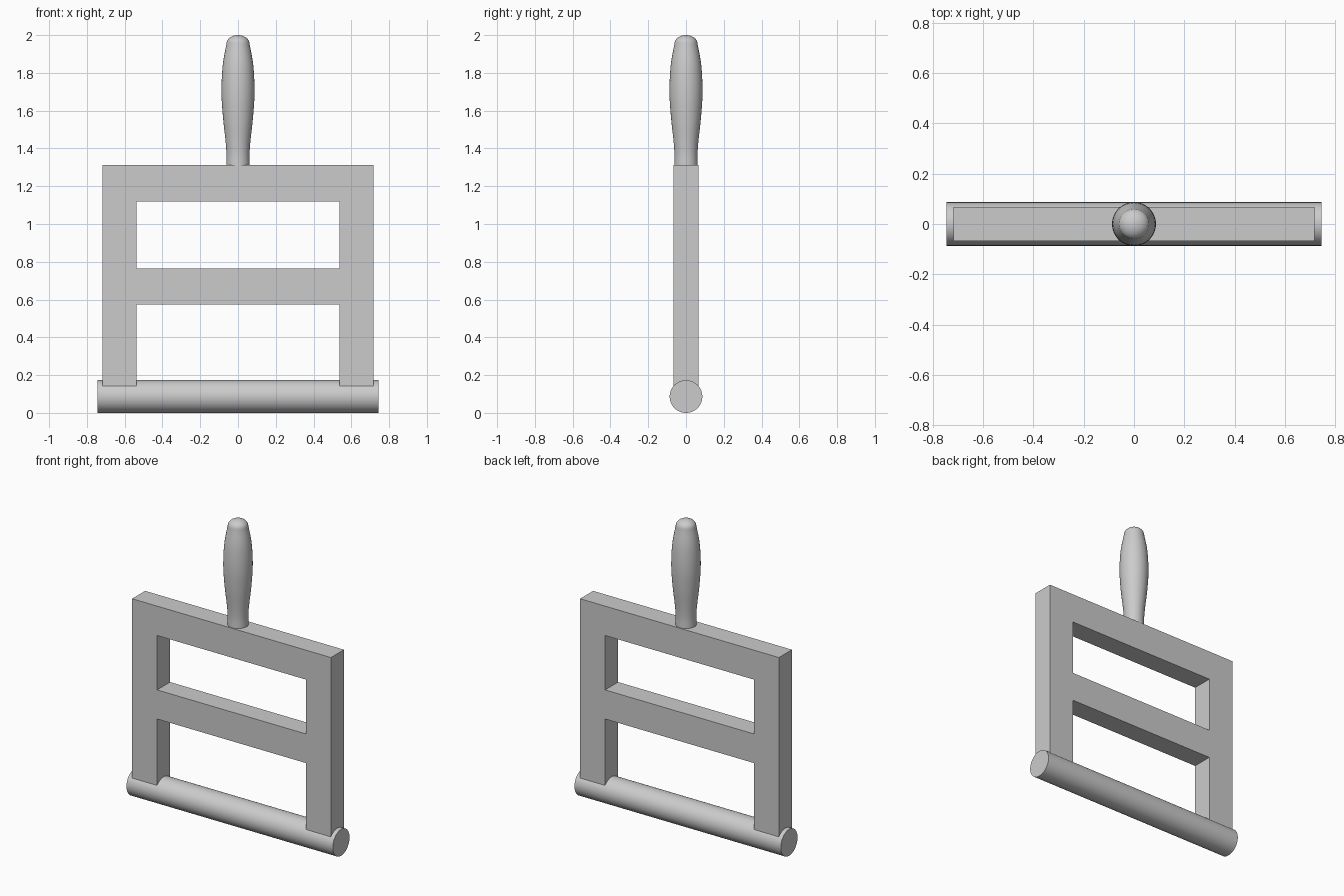
import bpy, bmesh, math
from mathutils import Matrix, Vector

if "Cube" in bpy.data.objects:
    bpy.data.objects.remove(bpy.data.objects["Cube"])


def finish(name, bm, smooth=False):
    bmesh.ops.remove_doubles(bm, verts=bm.verts, dist=1e-5)
    bmesh.ops.recalc_face_normals(bm, faces=bm.faces)
    me = bpy.data.meshes.new(name)
    bm.to_mesh(me)
    bm.free()
    ob = bpy.data.objects.new(name, me)
    bpy.context.collection.objects.link(ob)
    if smooth:
        bpy.ops.object.select_all(action='DESELECT')
        ob.select_set(True)
        bpy.context.view_layer.objects.active = ob
        bpy.ops.object.shade_smooth_by_angle(angle=math.radians(35))
    return ob


def catmull(pts, steps):
    """Smooth curve through a few profile points."""
    p = [Vector(q) for q in pts]
    p = [2 * p[0] - p[1]] + p + [2 * p[-1] - p[-2]]
    out = []
    for a, b, c, d in zip(p, p[1:], p[2:], p[3:]):
        for i in range(steps):
            t = i / steps
            out.append(0.5 * (2 * b + (c - a) * t + (2 * a - 5 * b + 4 * c - d) * t * t
                              + (3 * b - a - 3 * c + d) * t ** 3))
    return out + [p[-2]]


# Roller: horizontal cylinder resting on the ground
R = 0.0865
bm = bmesh.new()
bmesh.ops.create_cone(bm, cap_ends=True, segments=64, radius1=R, radius2=R, depth=1.49,
                      matrix=Matrix.Translation((0, 0, R)) @ Matrix.Rotation(math.pi / 2, 4, 'Y'))
finish("roller", bm, True)

# Frame: two legs and two cross bars, as one flat plate with openings
HALF_DEPTH = 0.067
xs = (-0.718, -0.537, 0.537, 0.718)
zs = (0.09, 0.575, 0.765, 1.12, 1.312)
bm = bmesh.new()
for i in range(3):
    for j in range(4):
        if i == 1 and j in (0, 2):      # openings between the legs
            continue
        corners = ((i, j), (i + 1, j), (i + 1, j + 1), (i, j + 1))
        bm.faces.new([bm.verts.new((xs[a], -HALF_DEPTH, zs[b])) for a, b in corners])
bmesh.ops.remove_doubles(bm, verts=bm.verts, dist=1e-5)
ext = bmesh.ops.extrude_face_region(bm, geom=bm.faces[:], use_keep_orig=True)
bmesh.ops.translate(bm, vec=(0, 2 * HALF_DEPTH, 0),
                    verts=[v for v in ext["geom"] if isinstance(v, bmesh.types.BMVert)])
finish("frame", bm)

# Handle: turned grip with a domed end
body = catmull([(0.062, 0, 1.312), (0.061, 0, 1.37), (0.066, 0, 1.44), (0.08, 0, 1.57),
                (0.0875, 0, 1.70), (0.081, 0, 1.84), (0.061, 0, 1.955)], 5)
dome = [Vector((0.061 * math.cos(a), 0, 1.955 + 0.045 * math.sin(a)))
        for a in (math.pi / 2 * k / 8 for k in range(1, 9))]
profile = [Vector((0, 0, 1.312))] + body + dome
bm = bmesh.new()
verts = [bm.verts.new(p) for p in profile]
edges = [bm.edges.new(pair) for pair in zip(verts, verts[1:])]
bmesh.ops.spin(bm, geom=verts + edges, axis=(0, 0, 1), cent=(0, 0, 0),
               angle=2 * math.pi, steps=48, use_merge=True)
bmesh.ops.dissolve_degenerate(bm, edges=bm.edges[:], dist=1e-5)
finish("handle", bm, True)
